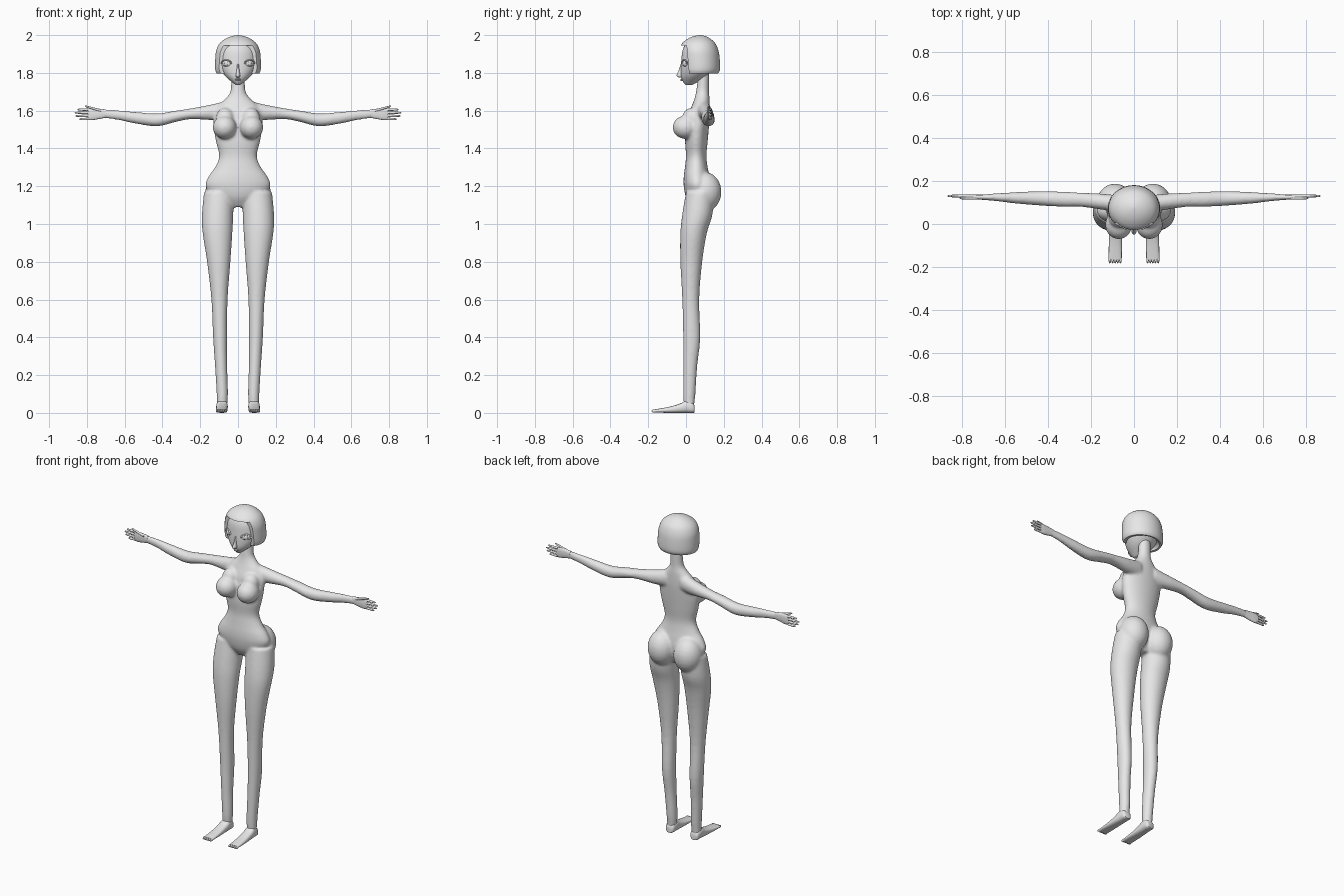
import bpy
import bmesh
import math
from mathutils import Matrix, Vector

default_cube = bpy.data.objects.get("Cube")
if default_cube:
    bpy.data.objects.remove(default_cube, do_unlink=True)

# One plain clay colour for the whole figure
clay = bpy.data.materials.new("clay grey")
clay.use_nodes = True
clay.diffuse_color = (0.8, 0.8, 0.8, 1)
clay.node_tree.nodes["Principled BSDF"].inputs["Base Color"].default_value = clay.diffuse_color

# Which coordinate each section value fills: (along, across, depth)
AXES = {"x": (0, 1, 2), "y": (1, 0, 2), "z": (2, 0, 1)}


def smooth_sections(sections, steps):
    """Catmull-Rom interpolation of the cross-section values."""
    rows = []
    last = len(sections) - 1
    for i in range(last):
        p0, p1 = sections[max(i - 1, 0)], sections[i]
        p2, p3 = sections[i + 1], sections[min(i + 2, last)]
        for k in range(steps):
            t = k / steps
            rows.append([
                b + t / 2 * (c - a + t * (2 * a - 5 * b + 4 * c - d + t * (3 * (b - c) + d - a)))
                for a, b, c, d in zip(p0, p1, p2, p3)])
    rows.append(sections[last])
    return rows


def loft(bm, axis, sections, sides=32, steps=4, power=2.0):
    """Skin rounded sections (position, a_min, a_max, b_min, b_max)."""
    along, across, depth = AXES[axis]
    rings = []
    for pos, a0, a1, b0, b1 in smooth_sections(sections, steps):
        ring = []
        for i in range(sides):
            angle = math.tau * i / sides
            c, s = math.cos(angle), math.sin(angle)
            co = Vector()
            co[along] = pos
            co[across] = (a0 + a1) / 2 + (a1 - a0) / 2 * math.copysign(abs(c) ** (2 / power), c)
            co[depth] = (b0 + b1) / 2 + (b1 - b0) / 2 * math.copysign(abs(s) ** (2 / power), s)
            ring.append(bm.verts.new(co))
        rings.append(ring)
    for low, high in zip(rings, rings[1:]):
        for i in range(sides):
            j = (i + 1) % sides
            bm.faces.new((low[i], low[j], high[j], high[i]))
    bm.faces.new(rings[0])
    bm.faces.new(rings[-1])


def blob(bm, centre, radii, turn=0.0, detail=24):
    matrix = (Matrix.Translation(centre) @ Matrix.Rotation(turn, 4, "Z")
              @ Matrix.Diagonal((*radii, 1)))
    bmesh.ops.create_uvsphere(bm, u_segments=detail, v_segments=detail // 2, radius=1, matrix=matrix)


def mirrored(bm):
    """Add the -x copy of everything built so far."""
    copy = bmesh.ops.duplicate(bm, geom=bm.verts[:] + bm.edges[:] + bm.faces[:])
    verts = [g for g in copy["geom"] if isinstance(g, bmesh.types.BMVert)]
    bmesh.ops.scale(bm, vec=(-1, 1, 1), verts=verts)


def finish(bm, name, flip=False):
    if flip:
        bmesh.ops.scale(bm, vec=(-1, 1, 1), verts=bm.verts[:])
    bmesh.ops.recalc_face_normals(bm, faces=bm.faces[:])
    mesh = bpy.data.meshes.new(name)
    bm.to_mesh(mesh)
    bm.free()
    mesh.materials.append(clay)
    obj = bpy.data.objects.new(name, mesh)
    bpy.context.collection.objects.link(obj)
    return obj


def activate(obj):
    bpy.ops.object.select_all(action="DESELECT")
    obj.select_set(True)
    bpy.context.view_layer.objects.active = obj


def shade(obj, degrees=50):
    activate(obj)
    bpy.ops.object.shade_smooth_by_angle(angle=math.radians(degrees))


def carve(obj, cutter):
    mod = obj.modifiers.new("carve", "BOOLEAN")
    mod.operation = "DIFFERENCE"
    mod.solver = "EXACT"
    mod.object = cutter
    activate(obj)
    bpy.ops.object.modifier_apply(modifier=mod.name)
    bpy.data.objects.remove(cutter, do_unlink=True)


# Body: limbs and soft forms on one side, mirrored, then the trunk
bm = bmesh.new()
loft(bm, "z", [
    (0.01, .06, .11, -.01, .04), (.1, .053, .113, -.015, .05), (.25, .057, .122, -.015, .06),
    (.4, .057, .132, -.015, .076), (.6, .055, .141, -.02, .07), (.8, .04, .164, -.03, .086),
    (.95, .03, .187, -.03, .11), (1.05, .025, .191, -.02, .14), (1.17, .02, .18, 0, .15)])
loft(bm, "x", [
    (.05, .05, .13, 1.55, 1.655), (.14, .065, .14, 1.55, 1.633), (.25, .08, .146, 1.555, 1.612),
    (.33, .08, .15, 1.54, 1.6), (.43, .085, .153, 1.517, 1.585), (.55, .095, .148, 1.533, 1.594),
    (.63, .105, .143, 1.55, 1.602), (.72, .113, .136, 1.562, 1.607)])
blob(bm, (.071, -.003, 1.512), (.063, .068, .062))
blob(bm, (.068, .03, 1.56), (.05, .05, .055))
blob(bm, (.088, .1, 1.17), (.085, .088, .105))
mirrored(bm)
trunk = [
    (1.09, .05, .03, .1), (1.14, .13, 0, .12), (1.2, .172, -.012, .13), (1.25, .157, -.012, .125),
    (1.3, .122, -.006, .115), (1.36, .1, 0, .108), (1.44, .118, -.005, .115), (1.52, .13, .002, .122),
    (1.58, .125, .012, .126), (1.63, .1, .032, .126), (1.665, .065, .045, .125),
    (1.7, .041, .053, .122), (1.76, .036, .06, .122), (1.84, .036, .06, .122)]
loft(bm, "z", [(z, -w, w, front, back) for z, w, front, back in trunk])
body = finish(bm, "body")
remesh = body.modifiers.new("blend", "REMESH")
remesh.mode = "VOXEL"
remesh.voxel_size = 0.007
soften = body.modifiers.new("soften", "SMOOTH")
soften.factor = 0.5
soften.iterations = 10
activate(body)
for mod in (remesh, soften):
    bpy.ops.object.modifier_apply(modifier=mod.name)
shade(body, 80)

# Head with pointed chin, small nose and lips
bm = bmesh.new()
skull = [
    (1.735, .01, 0, .03), (1.75, .03, -.014, .06), (1.78, .065, -.026, .105), (1.82, .094, -.027, .14),
    (1.86, .105, -.025, .16), (1.92, .103, -.018, .163), (1.96, .08, .005, .145), (1.985, .03, .05, .1)]
loft(bm, "z", [(z, -w, w, front, back) for z, w, front, back in skull], sides=40)
loft(bm, "z", [(1.775, -.006, .006, -.035, -.015), (1.785, -.012, .012, -.05, -.01),
               (1.81, -.008, .008, -.04, -.01), (1.85, -.005, .005, -.027, -.01)], sides=16)
for z, size in ((1.766, .016), (1.76, .013)):
    blob(bm, (0, -.022, z), (size, .008, .004), detail=16)
shade(finish(bm, "head"))

# Bobbed hair with a square face opening and a hollow underside
bm = bmesh.new()
bob = [
    (1.797, .113, -.025, .17), (1.82, .121, -.032, .18), (1.88, .12, -.035, .178), (1.92, .115, -.034, .171),
    (1.955, .098, -.022, .156), (1.98, .068, .008, .13), (1.994, .035, .04, .105), (2.0, .004, .07, .08)]
loft(bm, "z", [(z, -w, w, front, back) for z, w, front, back in bob], sides=48)
hair = finish(bm, "hair")

bm = bmesh.new()
bmesh.ops.create_cube(bm, size=1)
for v in bm.verts:
    top, rear = v.co.z > 0, v.co.y > 0
    v.co = (v.co.x, (0.003 if top else 0.025) if rear else -0.5, 1.945 if top else 1.7)
carve(hair, finish(bm, "face_opening_cutter"))
bm = bmesh.new()
blob(bm, (0, .078, 1.79), (.1, .085, .05), detail=32)
carve(hair, finish(bm, "underside_cutter"))
shade(hair, 40)

for side, flip in (("left", False), ("right", True)):
    # Eye: flattened ball, raised iris and an upper lid
    bm = bmesh.new()
    turn = math.radians(30)
    spot = Vector((.06, -.005, 1.85))
    outward = Vector((math.sin(turn), -math.cos(turn), 0))
    blob(bm, spot, (.026, .009, .017), turn)
    blob(bm, spot + outward * .006, (.011, .006, .014), turn, 16)
    along = Vector((math.cos(turn), math.sin(turn), 0))
    for i in range(13):
        angle = math.pi * i / 12
        lift = Vector((0, 0, .019 * math.sin(angle)))
        blob(bm, spot + along * .028 * math.cos(angle) + lift + outward * .004,
             (.006, .006, .003), turn, 8)
    shade(finish(bm, side + "_eye", flip))

    # Hand: flat palm, four fingers and a thumb
    bm = bmesh.new()
    loft(bm, "x", [(.7, .113, .136, 1.563, 1.606), (.73, .114, .136, 1.557, 1.61),
                   (.77, .117, .137, 1.55, 1.612), (.795, .122, .136, 1.551, 1.61)], sides=20, power=2.5)
    digits = [(.785, tip, 1.557 + i * .016, 1.555 + i * .017, .13)
              for i, tip in enumerate((.84, .86, .865, .85))]
    digits.append((.725, .81, 1.6, 1.624, .12))
    for start, tip, z0, z1, y in digits:
        rows = []
        for t, r in ((0, .007), (.5, .0065), (.9, .005), (1, .002)):
            z = z0 + (z1 - z0) * t
            rows.append((start + (tip - start) * t, y - r, y + r, z - r, z + r))
        loft(bm, "x", rows, sides=10, steps=2)
    shade(finish(bm, side + "_hand", flip))

    # Foot: low wedge with five small toes
    bm = bmesh.new()
    loft(bm, "y", [(.046, .065, .103, .002, .035), (.035, .056, .112, 0, .055), (0, .054, .115, 0, .065),
                   (-.03, .055, .116, 0, .05), (-.085, .056, .117, 0, .033), (-.168, .057, .118, .002, .018)],
         sides=24, power=2.6)
    for i in range(5):
        blob(bm, (.063 + i * .0122, -.168, .01), (.006, .015, .008), detail=12)
    shade(finish(bm, side + "_foot", flip))
